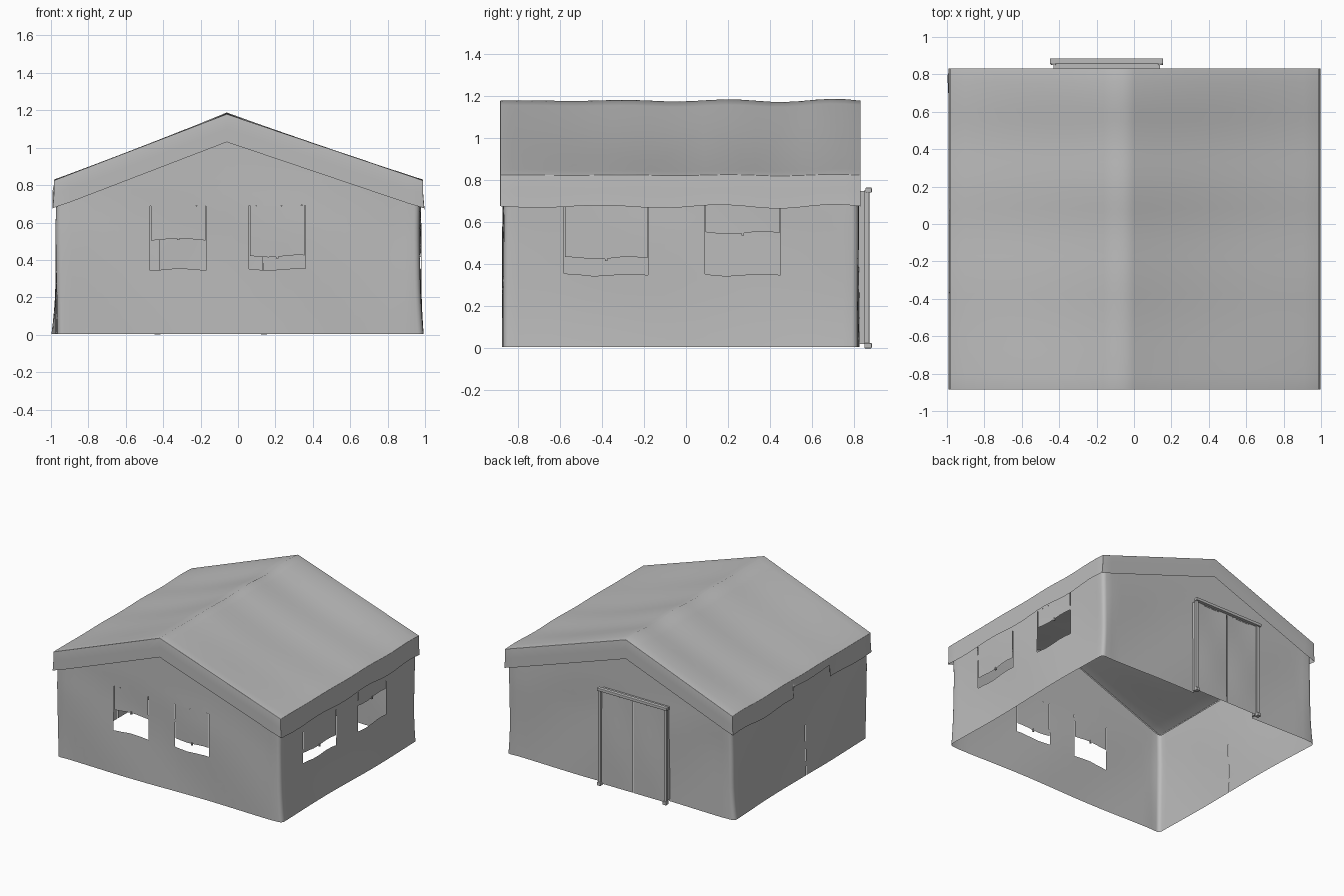
import bpy, bmesh
from math import sin, pi, radians
from mathutils import Vector

if "Cube" in bpy.data.objects:
    bpy.data.objects.remove(bpy.data.objects["Cube"])

canvas = bpy.data.materials.new("grey canvas")
canvas.use_nodes = True
GREY = (0.5, 0.5, 0.5, 1)
canvas.diffuse_color = GREY
canvas.node_tree.nodes["Principled BSDF"].inputs["Base Color"].default_value = GREY

RIDGE_X, RIDGE_Z, EAVE_Z, SKIRT = -0.06, 1.18, 0.825, 0.15
WEST, EAST, FRONT, BACK = -0.97, 0.975, -0.87, 0.82
EAVE_W, EAVE_E, EAVE_F, EAVE_B = -0.985, 0.99, -0.885, 0.832


def slope(x):
    """0 at the ridge, 1 at the eave"""
    return (RIDGE_X - x) / (RIDGE_X - EAVE_W) if x < RIDGE_X else (x - RIDGE_X) / (EAVE_E - RIDGE_X)


def roof_z(x):
    return RIDGE_Z + (EAVE_Z - RIDGE_Z) * slope(x)


def billow(p):
    """Soft cloth ripples on the wall sheets"""
    x, y, z = p
    fade = max(0, min(1, (0.8 - z) * 4))
    if abs(x) > 0.96:
        x += 0.006 * sin(5 * y + 4 * z) * fade
    else:
        y += 0.006 * sin(5 * x + 5 * z) * fade
    flare = max(0, 1 - z / 0.3) ** 2
    if x < -0.9:
        x -= 0.024 * flare * max(0, y + 0.2)
    if x > 0.9:
        x += 0.012 * flare
    z += 0.006 * sin(20 * (x + y)) * min(1, z * 3) * fade
    return Vector((x, y, z))


def lines(lo, hi, n, extra=()):
    """Even grid lines plus exact cut lines, dropping near duplicates"""
    keep = [lo, hi, *extra]
    for i in range(1, n):
        v = lo + (hi - lo) * i / n
        if all(abs(v - k) > 0.02 for k in keep):
            keep.append(v)
    return sorted(keep)


def finish(name, bm, bevel=0):
    mesh = bpy.data.meshes.new(name)
    bm.to_mesh(mesh)
    bm.free()
    mesh.materials.append(canvas)
    mesh.shade_smooth()
    ob = bpy.data.objects.new(name, mesh)
    bpy.context.collection.objects.link(ob)
    if bevel:
        mod = ob.modifiers.new("soft edges", 'BEVEL')
        mod.width, mod.segments = bevel, 4
        mod.limit_method, mod.angle_limit = 'ANGLE', radians(55)
    return ob


def sheet(bm, us, vs, place, holes=()):
    """Grid of quads, leaving out the cells inside the holes"""
    grid = [[bm.verts.new(place(u, v)) for v in vs] for u in us]
    for i in range(len(us) - 1):
        for j in range(len(vs) - 1):
            u, v = (us[i] + us[i + 1]) / 2, (vs[j] + vs[j + 1]) / 2
            if not any(a < u < b and c < v < d for a, b, c, d in holes):
                bm.faces.new((grid[i][j], grid[i + 1][j], grid[i + 1][j + 1], grid[i][j + 1]))


def box(name, lo, hi, bevel=0.004):
    bm = bmesh.new()
    bmesh.ops.create_cube(bm, size=1)
    for v in bm.verts:
        v.co = [a + (b - a) * (c + 0.5) for a, b, c in zip(lo, hi, v.co)]
    ob = finish(name, bm, bevel)
    ob.data.shade_flat()
    return ob


# Openings: start, end, bottom, top, lower edge of the blind
front_windows = [(-0.47, -0.17, 0.35, 0.69, 0.51), (0.06, 0.36, 0.35, 0.69, 0.42)]
side_windows = [(-0.58, -0.18, 0.35, 0.69, 0.43), (0.09, 0.45, 0.35, 0.69, 0.55)]
doorway = (-0.42, 0.13, 0.005, 0.73)
slit = (-0.102, -0.098, 0.005, 0.4)

# Walls: heights above 0.78 stretch up to the underside of the roof
TOP = 1.0
levels = lines(0.005, TOP, 16, (0.35, 0.4, 0.69, 0.73, 0.78))


def wall_point(x, y, z):
    if z > 0.78:
        z = 0.78 + (z - 0.78) / (TOP - 0.78) * (roof_z(x) - 0.025 - 0.78)
    return billow((x, y, z))


bm = bmesh.new()
for y, holes in ((FRONT, [w[:4] for w in front_windows]), (BACK, [doorway])):
    cuts = [e for h in holes for e in h[:2]] + [RIDGE_X]
    sheet(bm, lines(WEST, EAST, 24, cuts), levels, lambda u, v: wall_point(u, y, v), holes)
side_cuts = [e for h in side_windows + [slit] for e in h[:2]]
for x, holes in ((EAST, [w[:4] for w in side_windows]), (WEST, [slit])):
    sheet(bm, lines(FRONT, BACK, 24, side_cuts), levels, lambda u, v: wall_point(x, u, v), holes)
bmesh.ops.remove_doubles(bm, verts=bm.verts, dist=0.001)
bmesh.ops.recalc_face_normals(bm, faces=bm.faces)
finish("walls", bm, 0.03)

# Window blinds, each with a small toggle at its lower edge
for side, windows in (("front", front_windows), ("side", side_windows)):
    for n, (a, b, low, top, drop) in enumerate(windows, 1):
        def place(u, v):
            return billow((u, FRONT, v) if side == "front" else (EAST, u, v))
        bm = bmesh.new()
        sheet(bm, lines(a + 0.004, b - 0.004, 6), lines(drop, top, 4), place)
        if side == "front":
            bmesh.ops.recalc_face_normals(bm, faces=bm.faces)
        finish(f"{side}_blind_{n}", bm)
        c = place((a + b) / 2, drop)
        r = Vector((0.006, 0.006, 0.01))
        box(f"{side}_toggle_{n}", c - r, c + r, 0)

# Roof cover: sagging sheet with a skirt hanging all round
STEP_A, STEP_B = -0.37, 0.08


def roof_point(x, y):
    t = slope(x)
    across = (y - EAVE_F) / (EAVE_B - EAVE_F)
    ripple = 0.009 * sin(12.5 * y - 0.9) * across * (1 - 0.5 * t)
    sag = 0.026 * sin(pi * t) * sin(pi * across)
    return Vector((x, y, roof_z(x) + ripple - sag))


bm = bmesh.new()
sheet(bm, lines(EAVE_W, EAVE_E, 24, [RIDGE_X]),
      lines(EAVE_F, EAVE_B, 24, [STEP_A, STEP_A + 0.004, STEP_B - 0.004, STEP_B]), roof_point)
for part in (0.5, 1.0):
    rim = [e for e in bm.edges if e.is_boundary]
    new = bmesh.ops.extrude_edge_only(bm, edges=rim)["geom"]
    for v in (g for g in new if isinstance(g, bmesh.types.BMVert)):
        x, y, z = v.co
        drop = SKIRT / 2
        if x < EAVE_W + 0.01 and STEP_A + 0.002 < y < STEP_B - 0.002:
            drop = 0.03
        v.co.z -= drop
        if part == 1.0:
            v.co.z += 0.006 * sin(11 * y) * (abs(x) > 0.95)
            v.co.x += 0.006 * (1 if x > 0.95 else -1 if x < -0.95 else 0)
bmesh.ops.recalc_face_normals(bm, faces=bm.faces)
finish("roof_cover", bm, 0.035)

# Double door hung on the back, with side posts and a header bar
SEAM = -0.145
for name, a, b in (("right_door", -0.425, SEAM - 0.002), ("left_door", SEAM + 0.002, 0.135)):
    bm = bmesh.new()
    sheet(bm, lines(a, b, 6), lines(0.012, 0.75, 10),
          lambda u, v: Vector((u, 0.862 + 0.005 * sin(pi * (u - a) / (b - a)) * sin(6 * v), v)))
    bmesh.ops.reverse_faces(bm, faces=bm.faces)
    finish(name, bm)
for name, x in (("right_post", -0.43), ("left_post", 0.14)):
    box(name, (x - 0.012, 0.85, 0.015), (x + 0.012, 0.874, 0.755))
    box(name + "_foot", (x - 0.016, 0.85, 0.0), (x + 0.016, 0.885, 0.025))
    inner = x + (0.012 if x < SEAM else -0.012)
    box(name + "_flap", (min(x, inner), BACK - 0.005, 0.02), (max(x, inner), 0.86, 0.74), 0)
box("door_header", (-0.45, 0.855, 0.742), (0.155, 0.885, 0.765))
box("header_flap", (-0.43, BACK - 0.005, 0.735), (0.14, 0.86, 0.75), 0)
